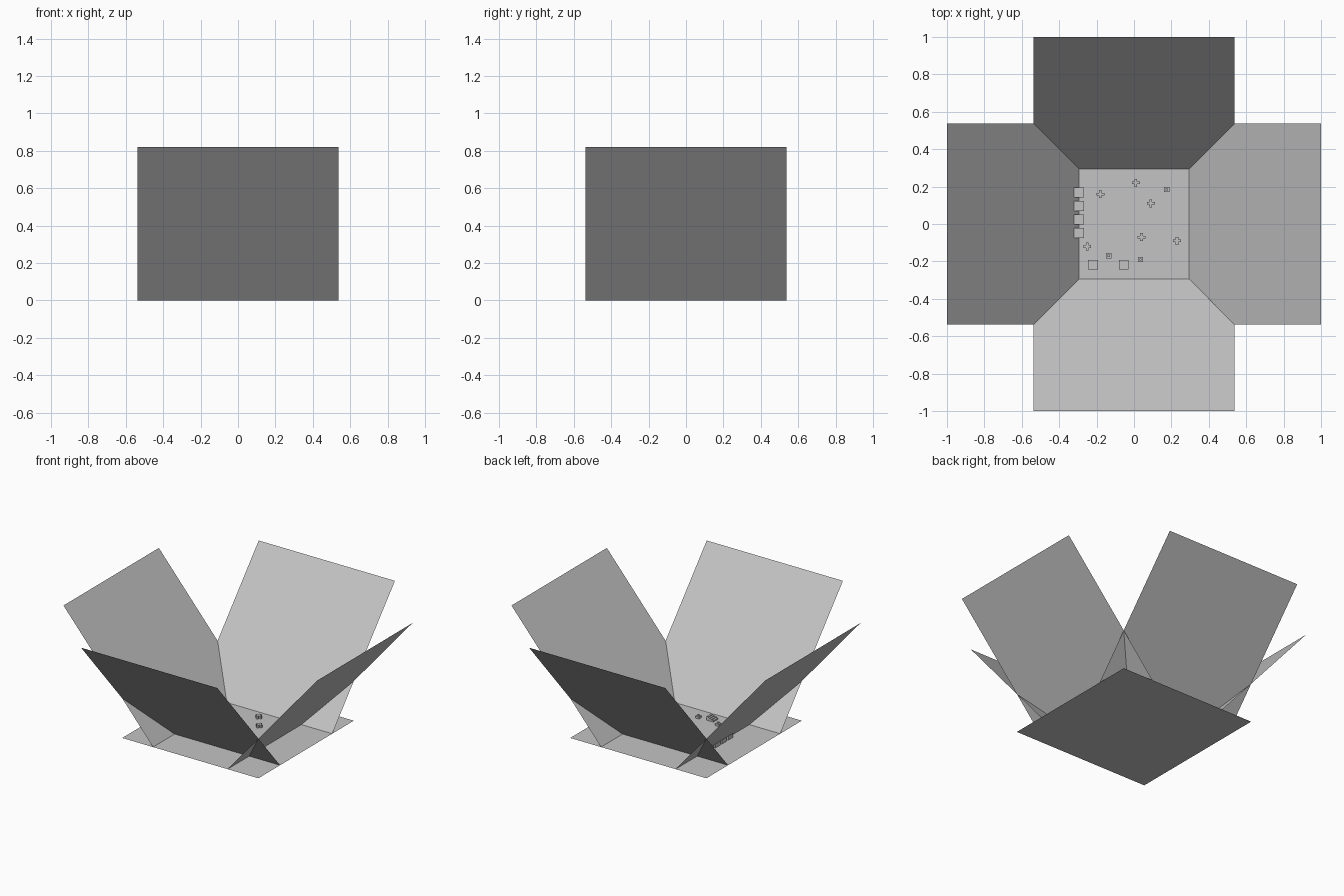
import bpy
import bmesh
from math import pi
from mathutils import Matrix, Vector

if "Cube" in bpy.data.objects:
    bpy.data.objects.remove(bpy.data.objects["Cube"], do_unlink=True)

HALF = 0.537      # half width of every sheet
INNER = 0.294     # distance of a panel's foot from the centre
HEIGHT = 0.82

grey = bpy.data.materials.new("plain_grey")
grey.use_nodes = True
colour = (0.55, 0.55, 0.55, 1)
grey.diffuse_color = colour
grey.node_tree.nodes["Principled BSDF"].inputs["Base Color"].default_value = colour


def finish(name, bm):
    mesh = bpy.data.meshes.new(name)
    bm.to_mesh(mesh)
    bm.free()
    mesh.materials.append(grey)
    obj = bpy.data.objects.new(name, mesh)
    bpy.context.collection.objects.link(obj)
    return obj


def sheet(name, corners, turn=0):
    bm = bmesh.new()
    spin = Matrix.Rotation(turn, 3, "Z")
    bm.faces.new([bm.verts.new(spin @ Vector(c)) for c in corners])
    return finish(name, bm)


def add_box(bm, x, y, width, depth, height):
    place = Matrix.Translation((x, y, height / 2)) @ Matrix.Diagonal((width, depth, height, 1))
    bmesh.ops.create_cube(bm, size=1, matrix=place)


# Floor and the four leaning panels that cross at the corners
sheet("floor", [(-HALF, -HALF, 0), (HALF, -HALF, 0), (HALF, HALF, 0), (-HALF, HALF, 0)])
panel = [(-HALF, -INNER, 0), (-HALF, -1, HEIGHT), (HALF, -1, HEIGHT), (HALF, -INNER, 0)]
for i, side in enumerate(("front", "left", "back", "right")):
    sheet(side + "_panel", panel, i * pi / 2)

# Small plus-shaped pieces standing on the floor
ARM = 0.014
for x, y in [(-.18, .16), (.01, .22), (.09, .11), (.04, -.07), (-.25, -.12), (.23, -.09)]:
    bm = bmesh.new()
    profile = []
    for k in range(4):
        spin = Matrix.Rotation(k * pi / 2, 3, "Z")
        for px, py in ((ARM / 2, ARM / 2), (ARM * 1.5, ARM / 2), (ARM * 1.5, -ARM / 2)):
            # each arm is listed from its far corner inward
            profile.append(spin @ Vector((px, -py, 0)))
    face = bm.faces.new([bm.verts.new(p + Vector((x, y, 0))) for p in profile])
    top = bmesh.ops.extrude_face_region(bm, geom=[face])
    bmesh.ops.translate(bm, vec=(0, 0, 0.02),
                        verts=[v for v in top["geom"] if isinstance(v, bmesh.types.BMVert)])
    bmesh.ops.recalc_face_normals(bm, faces=bm.faces)
    finish("cross_block", bm)

# Small square blocks with a raised centre
for x, y in [(.175, .185), (-.135, -.17), (.035, -.19)]:
    bm = bmesh.new()
    add_box(bm, x, y, 0.028, 0.028, 0.015)
    add_box(bm, x, y, 0.012, 0.012, 0.025)
    finish("square_block", bm)

# Little flights of steps
STEPS, SIZE = 4, 0.053


def stairs(x, y, along_x, low, rise):
    bm = bmesh.new()
    tread = SIZE / STEPS
    for k in range(STEPS):
        shift = (k - (STEPS - 1) / 2) * tread
        if along_x:
            add_box(bm, x + shift, y, tread, SIZE, low + k * rise)
        else:
            add_box(bm, x, y + shift, SIZE, tread, low + k * rise)
    finish("steps", bm)


for x in (-.22, -.055):
    stairs(x, -.218, True, 0.01, 0.006)
for k in range(4):
    stairs(-.293, .168 - k * 0.072, False, 0.031, 0.002)
